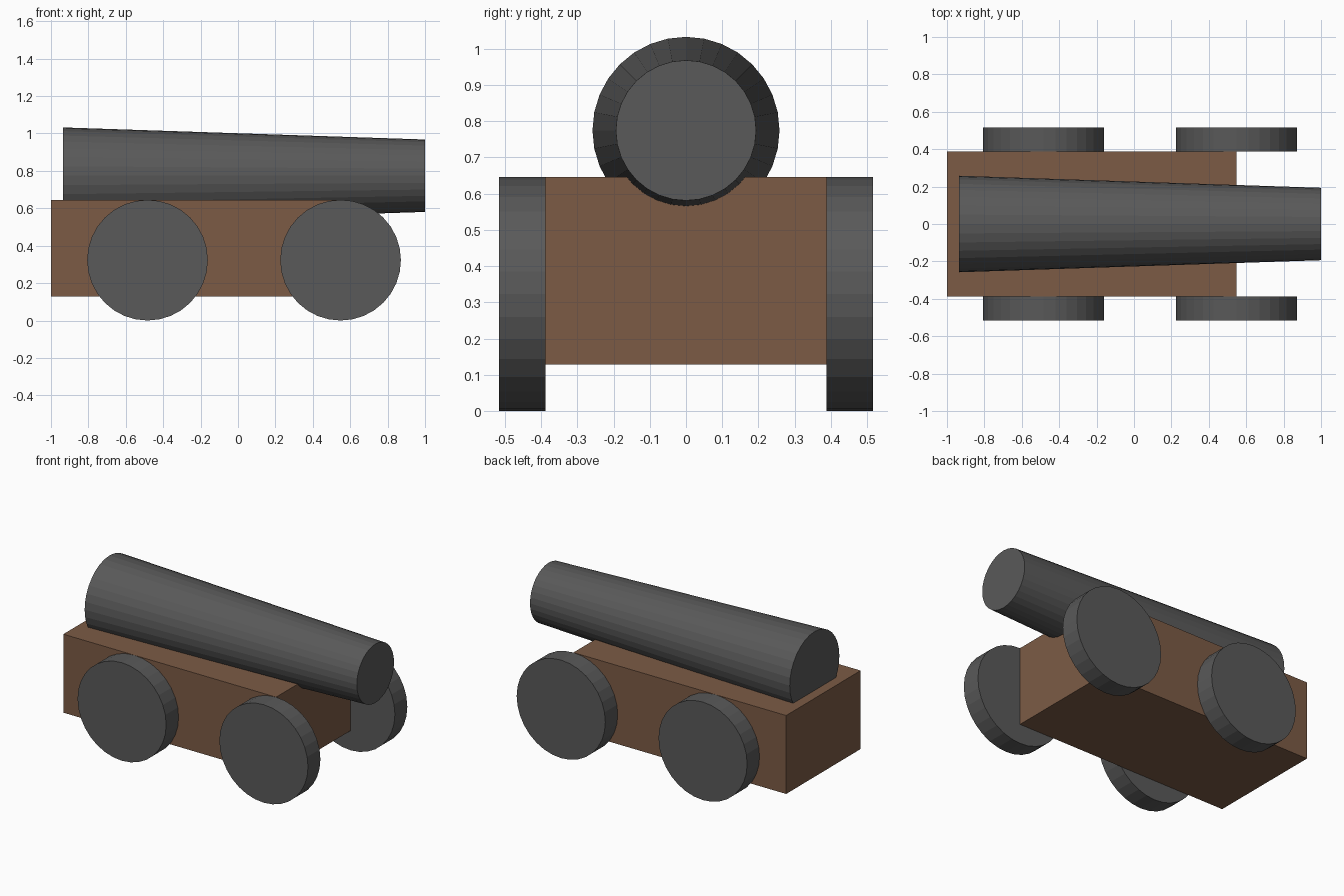
import bpy
from math import pi

if "Cube" in bpy.data.objects:
    bpy.data.objects.remove(bpy.data.objects["Cube"])

U = 2 / 3.1  # design unit: overall length is 3.1 units


def material(name, color):
    mat = bpy.data.materials.new(name)
    mat.diffuse_color = (*color, 1)
    mat.use_nodes = True
    mat.node_tree.nodes["Principled BSDF"].inputs["Base Color"].default_value = mat.diffuse_color
    return mat


wood = material("wood", (0.2, 0.105, 0.06))
iron = material("dark_iron", (0.1, 0.1, 0.1))


def finish(name, mat):
    obj = bpy.context.object
    obj.name = name
    obj.data.materials.append(mat)
    return obj


# Carriage block
bpy.ops.mesh.primitive_cube_add(size=1, location=(-0.35 * U, 0, 0.6 * U))
body = finish("carriage", wood)
body.scale = (2.4 * U, 1.2 * U, 0.8 * U)

# Tapered barrel, thick end at the rear, partly sunk into the carriage
bpy.ops.mesh.primitive_cone_add(vertices=32, radius1=0.4 * U, radius2=0.3 * U, depth=3 * U,
                                location=(0.05 * U, 0, 1.2 * U), rotation=(0, pi / 2, 0))
finish("barrel", iron)

# Four wheels flush against the carriage sides
for end, x in (("rear", -0.75), ("front", 0.85)):
    for side, y in (("right", -0.7), ("left", 0.7)):
        bpy.ops.mesh.primitive_cylinder_add(vertices=32, radius=0.5 * U, depth=0.2 * U,
                                            location=(x * U, y * U, 0.5 * U),
                                            rotation=(pi / 2, 0, 0))
        finish(f"{end}_{side}_wheel", iron)
